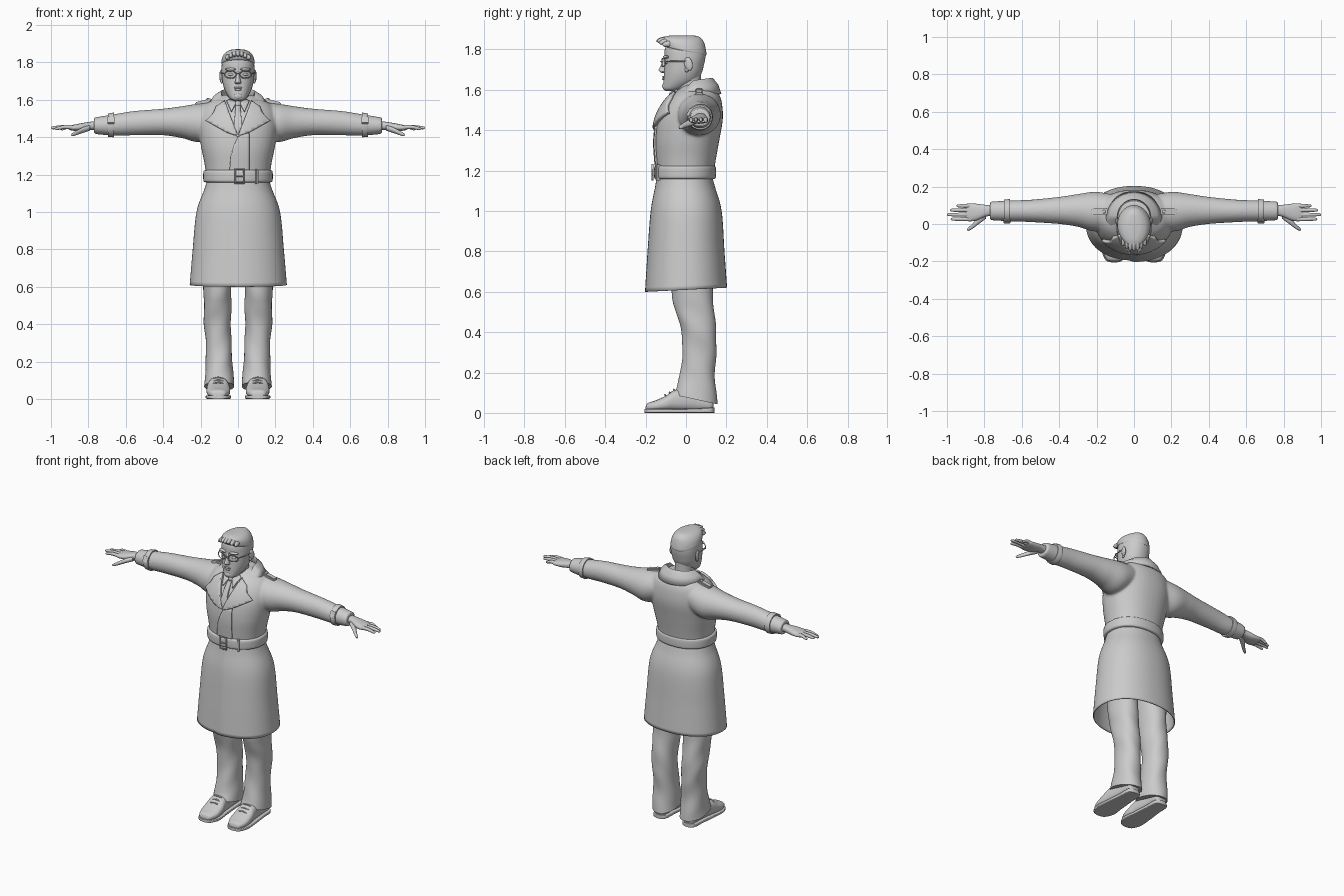
import bpy, bmesh, math
from mathutils import Vector, Matrix
from mathutils.bvhtree import BVHTree

if "Cube" in bpy.data.objects:
    bpy.data.objects.remove(bpy.data.objects["Cube"])

grey = bpy.data.materials.new("plain_grey")
grey.use_nodes = True
grey.diffuse_color = (0.6, 0.6, 0.6, 1)
grey.node_tree.nodes["Principled BSDF"].inputs["Base Color"].default_value = (0.6, 0.6, 0.6, 1)


def finish(name, bm, mirror=False, angle=40):
    bmesh.ops.recalc_face_normals(bm, faces=bm.faces)
    mesh = bpy.data.meshes.new(name)
    bm.to_mesh(mesh)
    bm.free()
    mesh.materials.append(grey)
    ob = bpy.data.objects.new(name, mesh)
    bpy.context.collection.objects.link(ob)
    bpy.ops.object.select_all(action='DESELECT')
    ob.select_set(True)
    bpy.context.view_layer.objects.active = ob
    bpy.ops.object.shade_smooth_by_angle(angle=math.radians(angle))
    if mirror:
        ob.modifiers.new("Mirror", 'MIRROR').use_mirror_merge = False
    return ob


def smooth_rows(rows, steps):
    """Catmull-Rom interpolation between section rows."""
    out = []
    for i in range(len(rows) - 1):
        a, b, c, d = (rows[max(0, min(len(rows) - 1, i + k))] for k in (-1, 0, 1, 2))
        for s in range(steps):
            t = s / steps
            out.append([q + t / 2 * (r - p + t * (2*p - 5*q + 4*r - w + t * (3*(q - r) + w - p)))
                        for p, q, r, w in zip(a, b, c, d)])
    return out + [list(rows[-1])]


def loft(name, rows, axis='z', n=40, power=2.0, steps=6, mirror=False,
         caps=True, step=0, wave=0, warp=None, angle=40):
    """Skin oval sections; row = position, then low/high of the two cross axes."""
    bm, rings = bmesh.new(), []
    for s, alo, ahi, blo, bhi in smooth_rows(rows, steps):
        ring = []
        for k in range(n):
            a = 2 * math.pi * k / n - math.pi / 2
            c, d = math.cos(a), math.sin(a)
            g = 1 + wave * math.sin(3 * a + 35 * s) + step * (1 - k / n) ** 4
            u = (alo + ahi) / 2 + (ahi - alo) / 2 * g * math.copysign(abs(c) ** (2 / power), c)
            v = (blo + bhi) / 2 + (bhi - blo) / 2 * g * math.copysign(abs(d) ** (2 / power), d)
            p = Vector({'z': (u, v, s), 'x': (s, u, v), 'y': (u, s, v)}[axis])
            ring.append(bm.verts.new(warp(p) if warp else p))
        rings.append(ring)
    for r0, r1 in zip(rings, rings[1:]):
        for k in range(n):
            bm.faces.new((r0[k], r0[(k + 1) % n], r1[(k + 1) % n], r1[k]))
    if caps:
        bm.faces.new(rings[0])
        bm.faces.new(rings[-1])
    return finish(name, bm, mirror, angle)


def sym(rows):
    """Rows with one half width, centred on x = 0."""
    return [(z, -w, w, lo, hi) for z, w, lo, hi in rows]


def box(name, loc, size, rot=(0, 0, 0), mirror=False, bevel=0.003):
    bm = bmesh.new()
    m = Matrix.Translation(loc)
    for ax, r in zip('XYZ', rot):
        m = m @ Matrix.Rotation(math.radians(r), 4, ax)
    bmesh.ops.create_cube(bm, size=1, matrix=m @ Matrix.Diagonal((*size, 1)))
    bmesh.ops.bevel(bm, geom=bm.edges[:], offset=bevel, segments=2, affect='EDGES')
    return finish(name, bm, mirror)


def ball(name, loc, size, tilt=0, mirror=False, spin=0):
    bm = bmesh.new()
    m = (Matrix.Translation(loc) @ Matrix.Rotation(math.radians(spin), 4, 'Z')
         @ Matrix.Rotation(math.radians(tilt), 4, 'X') @ Matrix.Diagonal((*size, 1)))
    bmesh.ops.create_uvsphere(bm, u_segments=20, v_segments=12, radius=1, matrix=m)
    return finish(name, bm, mirror, 80)


def tube(name, points, radius, mirror=False, cyclic=False):
    cu = bpy.data.curves.new(name, 'CURVE')
    cu.dimensions, cu.bevel_depth, cu.bevel_resolution = '3D', radius, 2
    cu.use_fill_caps = True
    sp = cu.splines.new('POLY')
    sp.points.add(len(points) - 1)
    for p, co in zip(sp.points, points):
        p.co = (*co, 1)
    sp.use_cyclic_u = cyclic
    cu.materials.append(grey)
    ob = bpy.data.objects.new(name, cu)
    bpy.context.collection.objects.link(ob)
    if mirror:
        ob.modifiers.new("Mirror", 'MIRROR')


# Upper coat: torso and sleeves fused into one cloth surface
coat = loft("upper_coat", sym([
    (1.14, .165, -.14, .13), (1.25, .178, -.15, .147), (1.35, .198, -.155, .165),
    (1.45, .212, -.142, .182), (1.52, .205, -.112, .18), (1.57, .18, -.075, .168),
    (1.60, .135, -.04, .145), (1.625, .08, -.01, .115)]), power=2.2)
sleeve = loft("sleeve", [
    (.08, 0, .15, 1.44, 1.585), (.2, -.04, .172, 1.375, 1.58), (.3, -.015, .16, 1.395, 1.565),
    (.4, 0, .145, 1.41, 1.552), (.55, .01, .13, 1.41, 1.54), (.66, .014, .126, 1.407, 1.523),
    (.77, .02, .12, 1.417, 1.505)], axis='x', mirror=True)
bpy.ops.object.select_all(action='DESELECT')
bpy.context.view_layer.objects.active = sleeve
sleeve.select_set(True)
bpy.ops.object.modifier_apply(modifier="Mirror")
coat.select_set(True)
bpy.context.view_layer.objects.active = coat
bpy.ops.object.join()
remesh = coat.modifiers.new("Fuse", 'REMESH')
remesh.mode, remesh.voxel_size, remesh.use_smooth_shade = 'VOXEL', 0.008, True
relax = coat.modifiers.new("Relax", 'SMOOTH')
relax.factor, relax.iterations = 0.5, 6
bpy.context.view_layer.update()
surface = BVHTree.FromObject(coat, bpy.context.evaluated_depsgraph_get())


def plate(name, outline, thick, mirror=False):
    """Thin cloth panel, outlined in x and z, laid on the coat front."""
    bm = bmesh.new()
    bm.faces.new([bm.verts.new((x, 0, z)) for x, z in outline])
    for i in range(-12, 13):
        for co, no in (((i * .016, 0, 0), (1, 0, 0)), ((0, 0, 1.42 + i * .016), (0, 0, 1))):
            bmesh.ops.bisect_plane(bm, geom=bm.verts[:] + bm.edges[:] + bm.faces[:],
                                   plane_co=co, plane_no=no)
    for v in bm.verts:
        hit = surface.ray_cast(Vector((v.co.x, -1, v.co.z)), Vector((0, 1, 0)))[0]
        v.co.y = (hit.y if hit else 0) - thick / 2
    ob = finish(name, bm, mirror)
    ob.modifiers.new("Cloth", 'SOLIDIFY').thickness = thick
    ob.modifiers["Cloth"].offset = 0


# Lapels, overlapping front edge, shirt front and tie
plate("lapel", [(.0, 1.405), (.06, 1.425), (.168, 1.485), (.13, 1.525), (.115, 1.56),
                (.07, 1.59), (.04, 1.51)], .018, True)
plate("front_overlap", [(.01, 1.42), (-.02, 1.36), (-.038, 1.3), (-.045, 1.225),
                        (.06, 1.225), (.06, 1.42)], .008)
plate("tie", [(0, 1.41), (.022, 1.46), (.012, 1.565), (-.012, 1.565), (-.022, 1.46)], .012)
ball("tie_knot", (0, -.068, 1.575), (.018, .016, .02))
plate("shirt_collar", [(.008, 1.585), (.035, 1.535), (.06, 1.59), (.045, 1.6)], .012, True)

# Folded coat collar, open at the throat
bm, strips = bmesh.new(), []
for i in range(49):
    a = math.radians(90 + (i / 24 - 1) * 128)
    c, s = math.cos(a), math.sin(a)
    drop = max(0, -s)
    inner = Vector((.08 * c, .04 + .08 * s, 1.6 - .05 * drop))
    ridge = Vector((.09 * c, .037 + .095 * s, 1.647 + .013 * s - .08 * drop))
    outer = Vector((.15 * c + .04 * drop * c, .04 + .135 * s, 1.592 - .012 * s - .085 * drop))
    mid = (ridge + outer) / 2 + Vector((.006 * c, .006 * s, .006))
    strips.append([bm.verts.new(p) for p in (inner, ridge, mid, outer)])
for p, q in zip(strips, strips[1:]):
    for k in range(3):
        bm.faces.new((p[k], p[k + 1], q[k + 1], q[k]))
collar = finish("coat_collar", bm, angle=60)
collar.modifiers.new("Cloth", 'SOLIDIFY').thickness = .01

# Coat skirt with a stepped front edge
def hem(p):
    p.z += .05 * (p.y + .2) * max(0, 1 - (p.z - .6) / .2)
    return p

skirt = loft("coat_skirt", sym([
    (1.17, .165, -.14, .13), (1.12, .18, -.147, .143), (1.0, .222, -.168, .176),
    (.8, .242, -.183, .19), (.6, .258, -.195, .203)]), n=72, power=2.2,
    caps=False, step=.04, warp=hem, angle=25)
skirt.modifiers.new("Cloth", 'SOLIDIFY').thickness = .006

# Belt, buckle and loops
loft("belt", sym([(1.158, .172, -.148, .138), (1.165, .184, -.157, .147), (1.19, .186, -.159, .149),
                  (1.217, .184, -.157, .147), (1.224, .172, -.148, .138)]), power=2.2, n=56)
tube("buckle", [(-.015, -.166, 1.153), (.03, -.166, 1.153), (.03, -.166, 1.23), (-.015, -.166, 1.23)],
     .005, cyclic=True)
tube("buckle_pin", [(-.015, -.167, 1.192), (.03, -.167, 1.192)], .004)
box("belt_loop", (.1, -.139, 1.19), (.014, .022, .08), (0, 0, 22))

# Shoulder straps with buttons, wrist straps with buckles
box("shoulder_strap", (.185, .066, 1.588), (.09, .036, .018), (0, 14, 0), True, .005)
ball("strap_button", (.16, .066, 1.604), (.009, .009, .005), mirror=True)
loft("wrist_strap", [(.662, .008, .132, 1.4, 1.53), (.668, .007, .133, 1.399, 1.531),
                     (.69, .009, .131, 1.401, 1.527), (.696, .011, .129, 1.403, 1.525)],
     axis='x', steps=2, mirror=True)
box("wrist_buckle", (.679, .015, 1.49), (.04, .012, .04), (-25, 0, 0), True)

# Hands
loft("palm", [(.74, .045, .1, 1.438, 1.486), (.79, .04, .102, 1.438, 1.482),
              (.84, .02, .108, 1.432, 1.474), (.88, .014, .11, 1.434, 1.466),
              (.90, .02, .106, 1.438, 1.46)], axis='x', n=24, power=2.4, mirror=True)
for finger, y, tip, z in (("index", .026, .98, 1.446), ("middle", .05, 1.0, 1.45),
                          ("ring", .074, .985, 1.449), ("little", .097, .95, 1.444)):
    loft(finger + "_finger", [(x, y + d - r, y + d + r, h - r, h + r) for x, d, r, h in (
        (.87, 0, .0115, 1.451), ((.87 + tip) / 2, 0, .0105, 1.454), (tip - .012, 0, .008, z),
        (tip - .003, 0, .005, z - .001), (tip, 0, .001, z - .002))], axis='x', n=14, mirror=True)
loft("thumb", [(.79, .03, .07, 1.435, 1.465), (.83, .0, .04, 1.422, 1.452),
               (.865, -.026, .0, 1.41, 1.434), (.885, -.036, -.018, 1.405, 1.422),
               (.893, -.033, -.029, 1.409, 1.413)], axis='x', n=16, mirror=True)

# Trousers and shoes
def cuff(p):
    p.z -= .3 * (p.y - .04) * max(0, 1 - p.z / .25)
    return p

loft("trouser_leg", [
    (.85, .015, .19, -.09, .12), (.6, .035, .185, -.072, .132), (.5, .035, .182, -.05, .14),
    (.4, .038, .182, -.022, .15), (.3, .035, .172, -.018, .15), (.2, .03, .172, -.028, .143),
    (.12, .024, .177, -.045, .15), (.068, .02, .18, -.062, .155)],
    power=2.2, wave=.018, mirror=True, warp=cuff)
loft("shoe", [
    (-.2, .085, .125, .015, .03), (-.19, .065, .147, .01, .048), (-.15, .045, .165, .008, .062),
    (-.1, .042, .168, .008, .085), (-.05, .05, .162, .008, .115), (.05, .06, .15, .008, .12),
    (.12, .065, .145, .008, .1), (.135, .08, .13, .02, .08)], axis='y', power=2.5, mirror=True)
loft("shoe_sole", [
    (-.205, .09, .12, 0, .018), (-.193, .06, .152, 0, .02), (-.14, .037, .172, 0, .02),
    (-.06, .045, .168, 0, .02), (.05, .054, .156, 0, .022), (.12, .058, .152, 0, .026),
    (.142, .085, .125, 0, .026)], axis='y', power=6, mirror=True)
for i in range(3):
    y, z = -.1 + i * .022, .087 + i * .013
    tube("shoe_lace", [(.078, y, z - .004), (.105, y - .004, z + .003), (.132, y, z - .004)], .004, True)

# Head and neck
loft("neck", sym([(1.54, .065, -.05, .085), (1.6, .058, -.05, .075), (1.7, .06, -.05, .075)]))
loft("head", sym([
    (1.595, .022, -.1, -.05), (1.606, .043, -.113, -.01), (1.64, .066, -.112, .05),
    (1.68, .08, -.109, .076), (1.72, .086, -.107, .088), (1.76, .088, -.107, .096),
    (1.8, .085, -.105, .096), (1.83, .075, -.09, .085), (1.855, .05, -.06, .06),
    (1.865, .015, -.02, .02)]), power=2.15)
loft("nose", sym([(1.683, .008, -.118, -.09), (1.69, .018, -.13, -.09), (1.7, .015, -.135, -.09),
                  (1.73, .009, -.12, -.09), (1.752, .008, -.108, -.09)]), n=18)
ball("upper_lip", (0, -.111, 1.664), (.024, .007, .005))
ball("lower_lip", (0, -.111, 1.654), (.02, .007, .006))
ball("chin", (0, -.104, 1.618), (.024, .014, .017))
ball("brow", (.04, -.1, 1.763), (.03, .012, .008), mirror=True, spin=18)
ball("eye", (.036, -.093, 1.735), (.016, .012, .008), mirror=True)
ball("ear", (.09, .012, 1.728), (.009, .021, .034), 12, True, -12)
ball("ear_lobe", (.087, .004, 1.7), (.007, .01, .013), mirror=True)

# Glasses
rim = [(.041 + .031 * math.cos(t), -.119 + .018 * (.5 + .5 * math.cos(t)) ** 2, 1.735 + .02 * math.sin(t))
       for t in (2 * math.pi * k / 24 for k in range(24))]
tube("glasses_rim", rim, .003, True, True)
tube("glasses_bridge", [(-.011, -.12, 1.738), (0, -.125, 1.741), (.011, -.12, 1.738)], .003)
tube("glasses_arm", [(.072, -.1, 1.74), (.088, -.06, 1.742), (.094, .015, 1.742)], .003, True)

# Hair: cropped cap with swept locks at the front
def hairline(p):
    p.z -= .22 * p.y * max(0, 1 - (p.z - 1.79) / .08)
    return p

loft("hair_cap", sym([
    (1.79, .087, -.106, .098), (1.8, .089, -.112, .101), (1.83, .082, -.118, .094),
    (1.852, .066, -.115, .082), (1.866, .04, -.09, .058), (1.87, .012, -.05, .02)]), warp=hairline)
for i in range(-3, 4):
    x = i * .017
    ball("hair_lock", (x, -.105 + .003 * i * i, 1.848 - .0022 * i * i), (.014, .042, .016), 10 - 4 * (i % 2), spin=i * 5)
    ball("hair_crown_lock", (x * .9, -.045 + .002 * i, 1.858 - .0018 * i * i), (.013, .05, .011), -4 + 3 * (i % 2))
